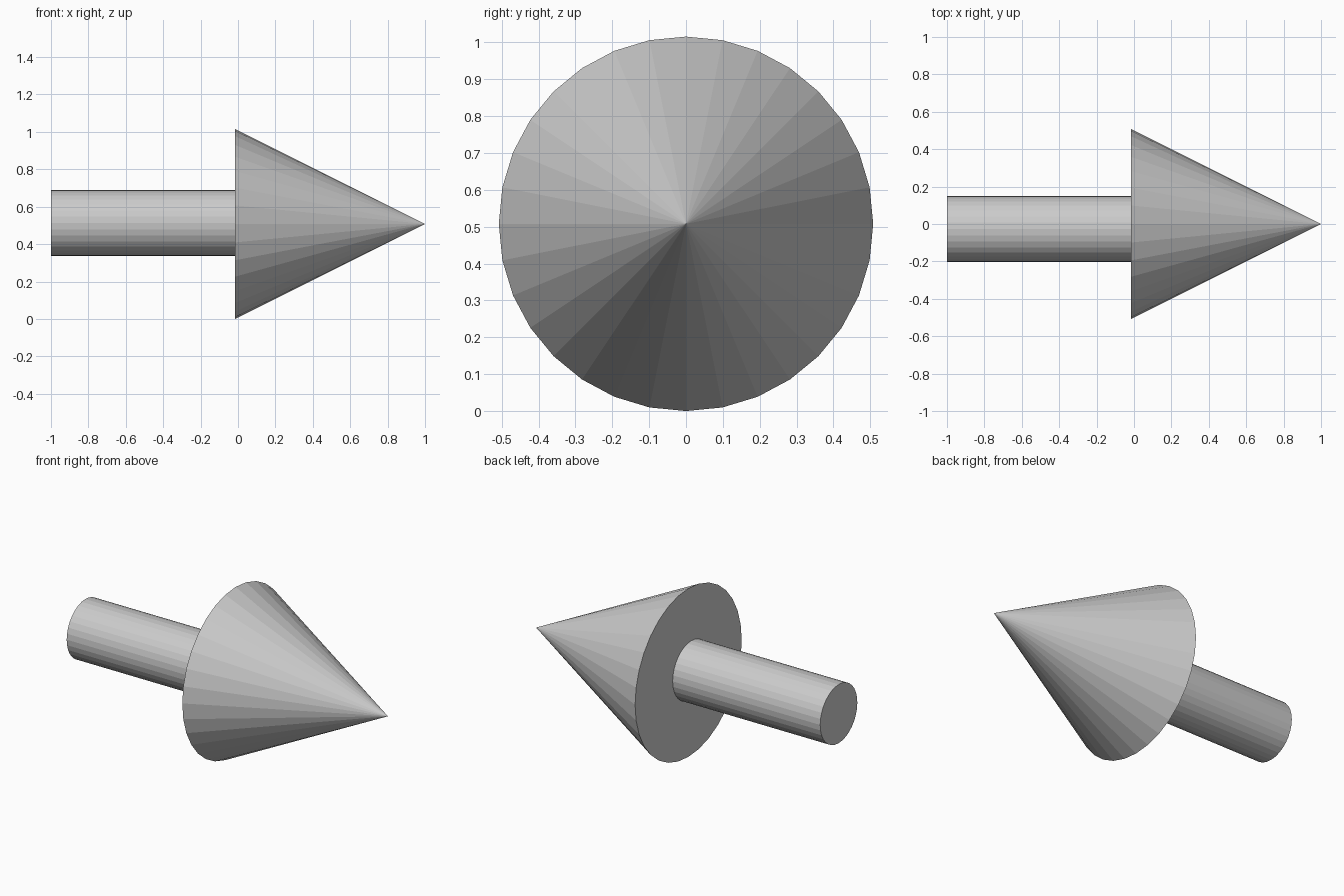
import bpy
from math import pi

if "Cube" in bpy.data.objects:
    bpy.data.objects.remove(bpy.data.objects["Cube"])

R = 0.508        # head radius, also height of the head's axis
BASE_X = -0.016  # where the head's flat back sits
TURN = (0, pi / 2, 0)

# Arrow head: 32-sided cone pointing along +x
bpy.ops.mesh.primitive_cone_add(vertices=32, radius1=R, radius2=0, depth=1 - BASE_X,
                                location=((1 + BASE_X) / 2, 0, R), rotation=TURN)
bpy.context.object.name = "arrow_head"

# Shaft: slightly off the head's axis, its end just embedded in the head
SHAFT_END = BASE_X + 0.01
bpy.ops.mesh.primitive_cylinder_add(vertices=32, radius=0.177, depth=SHAFT_END + 1,
                                    location=((SHAFT_END - 1) / 2, -0.027, 0.513), rotation=TURN)
bpy.context.object.name = "arrow_shaft"
